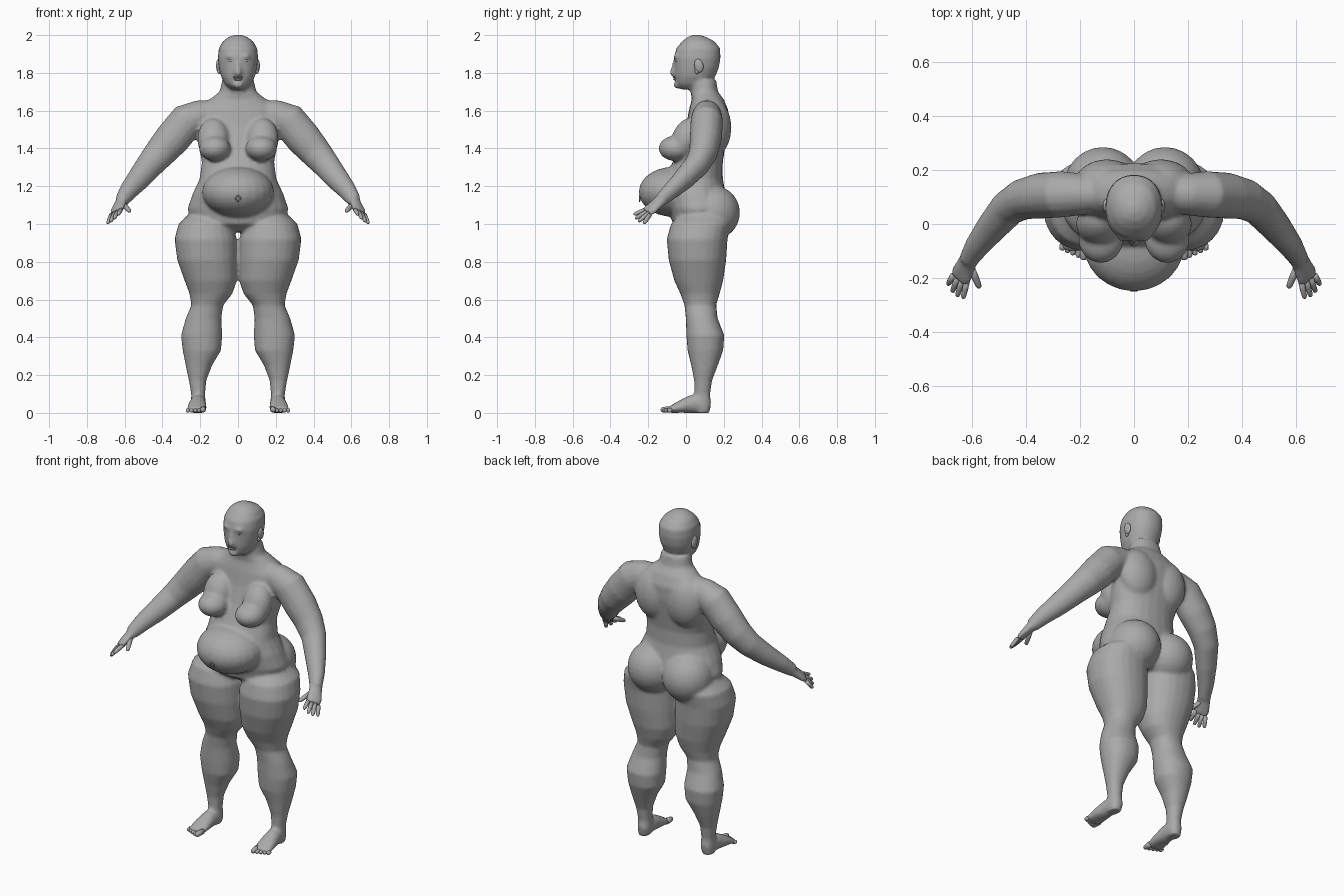
import bpy, bmesh, math
from mathutils import Vector, Matrix

cube = bpy.data.objects.get("Cube")
if cube:
    bpy.data.objects.remove(cube)

grey = bpy.data.materials.new("plain grey")
grey.use_nodes = True
grey.diffuse_color = (0.4, 0.4, 0.4, 1)
grey.node_tree.nodes["Principled BSDF"].inputs["Base Color"].default_value = (0.4, 0.4, 0.4, 1)


def skin(bm, rings):
    """Bridge rings of points into a closed tube."""
    loops = [[bm.verts.new(p) for p in ring] for ring in rings]
    n = len(loops[0])
    for a, b in zip(loops, loops[1:]):
        for i in range(n):
            j = (i + 1) % n
            bm.faces.new((a[i], a[j], b[j], b[i]))
    bm.faces.new(loops[0])
    bm.faces.new(loops[-1])


def unit_oval(n, power=2.0):
    pts = []
    for i in range(n):
        t = 2 * math.pi * i / n
        c, s = math.cos(t), math.sin(t)
        pts.append((math.copysign(abs(c) ** (2 / power), c),
                    math.copysign(abs(s) ** (2 / power), s)))
    return pts


def stack(bm, levels, side=1, power=2.2):
    """Level ovals given as height, x range, y range."""
    rings = []
    for z, x0, x1, y0, y1 in levels:
        rings.append([(side * ((x0 + x1) / 2 + u * (x1 - x0) / 2),
                       (y0 + y1) / 2 + v * (y1 - y0) / 2, z) for u, v in unit_oval(24, power)])
    skin(bm, rings)


def tube(bm, path, across, side=1, n=16):
    """Ovals square to a path, given as x, y, z, half width, half thickness."""
    flip = Vector((side, 1, 1))
    pts = [Vector(p[:3]) * flip for p in path]
    rings = []
    for i, p in enumerate(pts):
        along = (pts[min(i + 1, len(pts) - 1)] - pts[max(i - 1, 0)]).normalized()
        wide = Vector(across) * flip
        wide = (wide - along * wide.dot(along)).normalized()
        thick = along.cross(wide)
        w, h = path[i][3:]
        rings.append([p + wide * u * w + thick * v * h for u, v in unit_oval(n)])
    skin(bm, rings)


def ball(bm, centre, radii, side=1, tilt=0):
    c = Vector(centre) * Vector((side, 1, 1))
    m = Matrix.Translation(c) @ Matrix.Rotation(tilt, 4, 'X') @ Matrix.Diagonal((*radii, 1))
    bmesh.ops.create_uvsphere(bm, u_segments=24, v_segments=14, radius=1, matrix=m)


def digit(bm, start, end, r, side):
    a, b = Vector(start), Vector(end)
    path = [(*a.lerp(b, t), r * k, r * k) for t, k in ((0, 1), (.5, 1), (.85, .85), (.96, .6), (1, .2))]
    tube(bm, path, (1, .3, -.4), side, 10)


def finish(bm, name):
    bmesh.ops.recalc_face_normals(bm, faces=bm.faces)
    for f in bm.faces:
        f.smooth = True
    me = bpy.data.meshes.new(name)
    bm.to_mesh(me)
    bm.free()
    me.materials.append(grey)
    ob = bpy.data.objects.new(name, me)
    bpy.context.collection.objects.link(ob)
    return ob


body = bmesh.new()

# Torso and neck
stack(body, [(z, -w, w, f, b) for z, w, f, b in (
    (.96, .12, -.01, .16), (1.0, .24, -.07, .2), (1.08, .268, -.09, .225),
    (1.16, .24, -.11, .21), (1.24, .203, -.11, .195), (1.33, .192, -.07, .195),
    (1.42, .21, -.03, .21), (1.52, .23, 0, .225), (1.6, .22, .015, .225),
    (1.66, .15, .03, .2), (1.7, .097, .025, .17), (1.76, .085, .025, .16))])

# Head
stack(body, [(z, -w, w, f, b) for z, w, f, b in (
    (1.712, .035, -.025, .06), (1.74, .068, -.052, .12), (1.78, .09, -.06, .155),
    (1.83, .102, -.062, .175), (1.88, .107, -.064, .183), (1.93, .102, -.052, .181),
    (1.968, .08, -.02, .15), (1.991, .048, .01, .105), (2.002, .015, .04, .07))])
tube(body, [(0, -.055, 1.875, .01, .01), (0, -.066, 1.83, .012, .012),
            (0, -.072, 1.8, .02, .016), (0, -.062, 1.785, .016, .012)], (1, 0, 0))
ball(body, (0, -.045, 1.737), (.03, .022, .02))

# Belly
ball(body, (0, -.07, 1.17), (.19, .18, .132))

for s in (-1, 1):
    # Chest, back and seat
    ball(body, (.123, -.055, 1.4), (.084, .09, .067), s)
    ball(body, (.13, 0, 1.45), (.085, .075, .115), s, -.35)
    ball(body, (.1, .15, 1.51), (.12, .09, .15), s)
    ball(body, (.115, .14, 1.06), (.145, .146, .145), s)
    # Brow
    ball(body, (.035, -.048, 1.888), (.032, .02, .01), s)
    # Leg
    stack(body, [
        (1.1, .08, .21, .02, .19), (1.0, .03, .315, -.08, .235), (.92, .006, .336, -.102, .22),
        (.81, .003, .322, -.092, .213), (.7, .006, .283, -.062, .197), (.63, .03, .257, -.03, .178),
        (.57, .078, .247, -.008, .16), (.5, .088, .277, -.001, .168), (.41, .083, .302, .002, .203),
        (.33, .09, .293, .008, .197), (.25, .138, .277, .028, .168), (.17, .168, .26, .043, .138),
        (.1, .174, .248, .045, .128), (.04, .17, .25, .04, .132), (0, .18, .245, .05, .125)], s)
    # Foot
    tube(body, [(.21, .125, .035, .025, .032), (.21, .08, .05, .04, .052),
                (.213, .02, .045, .045, .047), (.217, -.035, .031, .052, .032),
                (.22, -.08, .018, .053, .019), (.221, -.1, .014, .048, .012)], (1, 0, 0), s)
    # Arm
    tube(body, [(x, y, z, r, r * .9) for x, y, z, r in (
        (.1, .11, 1.59, .07), (.2, .11, 1.57, .087), (.27, .11, 1.545, .096),
        (.345, .105, 1.455, .095), (.41, .092, 1.38, .085), (.465, .06, 1.315, .074),
        (.525, -.01, 1.24, .063), (.58, -.08, 1.175, .05), (.615, -.135, 1.125, .038))],
        (.7, 0, .7), s)
    # Palm
    tube(body, [(.603, -.115, 1.14, .036, .034), (.622, -.15, 1.11, .038, .026),
                (.638, -.185, 1.08, .046, .02), (.647, -.207, 1.063, .043, .015)],
         (.8, .25, -.5), s)

    side = "left" if s > 0 else "right"
    # Fingers and thumb
    bm = bmesh.new()
    tips = ((.634, -.277, 1.05), (.656, -.27, 1.028), (.674, -.253, 1.012), (.69, -.225, 1.002))
    for i, tip in enumerate(tips):
        k = i / 3
        digit(bm, (.618 + .052 * k, -.205 + .015 * k, 1.08 - .03 * k), tip, .0115, s)
    digit(bm, (.607, -.155, 1.105), (.572, -.238, 1.066), .0135, s)
    finish(bm, side + "_fingers")

    # Toes, the big one innermost
    bm = bmesh.new()
    for i in range(5):
        x = .184 + .02 * i
        r = .016 if i == 0 else .0115
        digit(bm, (x, -.075, r + .003), (x + .003, -.134 + .009 * i, r), r, s)
    finish(bm, side + "_toes")

    # Ear
    bm = bmesh.new()
    ball(bm, (.104, .068, 1.838), (.012, .024, .036), s, .2)
    ball(bm, (.1, .058, 1.81), (.01, .012, .016), s)
    finish(bm, side + "_ear")

    # Eye
    bm = bmesh.new()
    ball(bm, (.036, -.046, 1.866), (.019, .013, .009), s)
    finish(bm, side + "_eye")

# Fuse the body into one soft skin
ob = finish(body, "body")
fuse = ob.modifiers.new("fuse", 'REMESH')
fuse.mode = 'VOXEL'
fuse.voxel_size = .01
fuse.use_smooth_shade = True
soft = ob.modifiers.new("soften", 'SMOOTH')
soft.factor = .5
soft.iterations = 5

# Lips
bm = bmesh.new()
ball(bm, (0, -.058, 1.777), (.026, .012, .006))
ball(bm, (0, -.056, 1.766), (.022, .012, .007))
finish(bm, "lips")

# Navel
bm = bmesh.new()
turn = [2 * math.pi * i / 12 for i in range(13)]
tube(bm, [(.012 * math.cos(t), -.246, 1.135 + .014 * math.sin(t), .004, .004) for t in turn], (0, 1, 0), 1, 8)
finish(bm, "navel")
